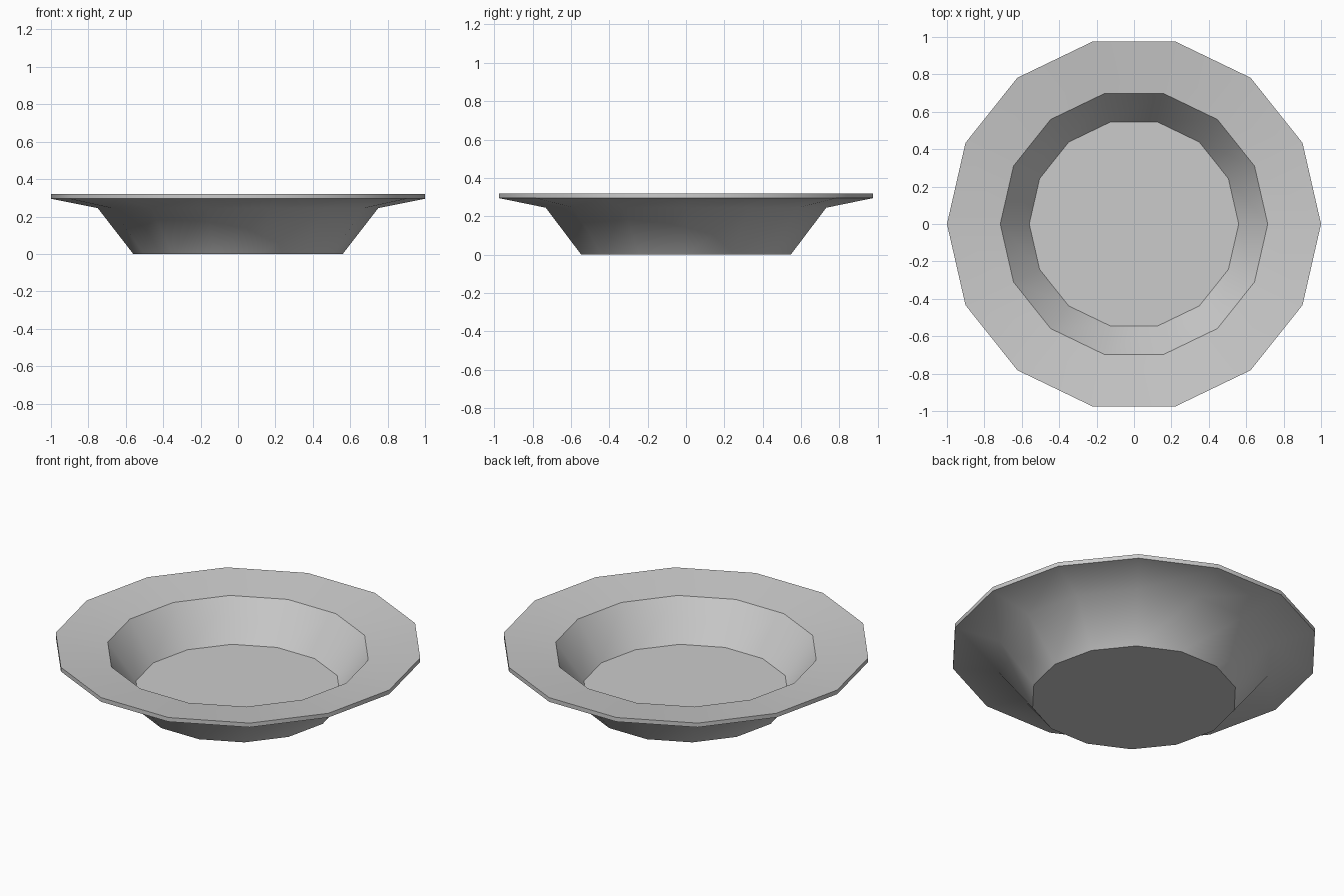
import bpy, bmesh, math

if "Cube" in bpy.data.objects:
    bpy.data.objects.remove(bpy.data.objects["Cube"])

SIDES = 14

# Dish cross-section (radius, height): outside from the foot up, over the rim, down to the floor
PROFILE = [(0.56, 0.0), (0.75, 0.245), (1.0, 0.295),
           (1.0, 0.32), (0.715, 0.285), (0.56, 0.065)]

bm = bmesh.new()
rings = [[bm.verts.new((r * math.cos(math.tau * i / SIDES),
                        r * math.sin(math.tau * i / SIDES), z))
          for i in range(SIDES)] for r, z in PROFILE]

# Walls and rim
for low, high in zip(rings, rings[1:]):
    for i in range(SIDES):
        j = (i + 1) % SIDES
        bm.faces.new((low[i], low[j], high[j], high[i]))

# Underside and inner floor
bm.faces.new(rings[0][::-1])
bm.faces.new(rings[-1])
bmesh.ops.recalc_face_normals(bm, faces=bm.faces)

mesh = bpy.data.meshes.new("dish")
bm.to_mesh(mesh)
bm.free()
dish = bpy.data.objects.new("dish", mesh)
bpy.context.collection.objects.link(dish)

# Smooth walls, crisp floor and rim edges
bpy.context.view_layer.objects.active = dish
dish.select_set(True)
bpy.ops.object.shade_smooth_by_angle(angle=math.radians(46))
